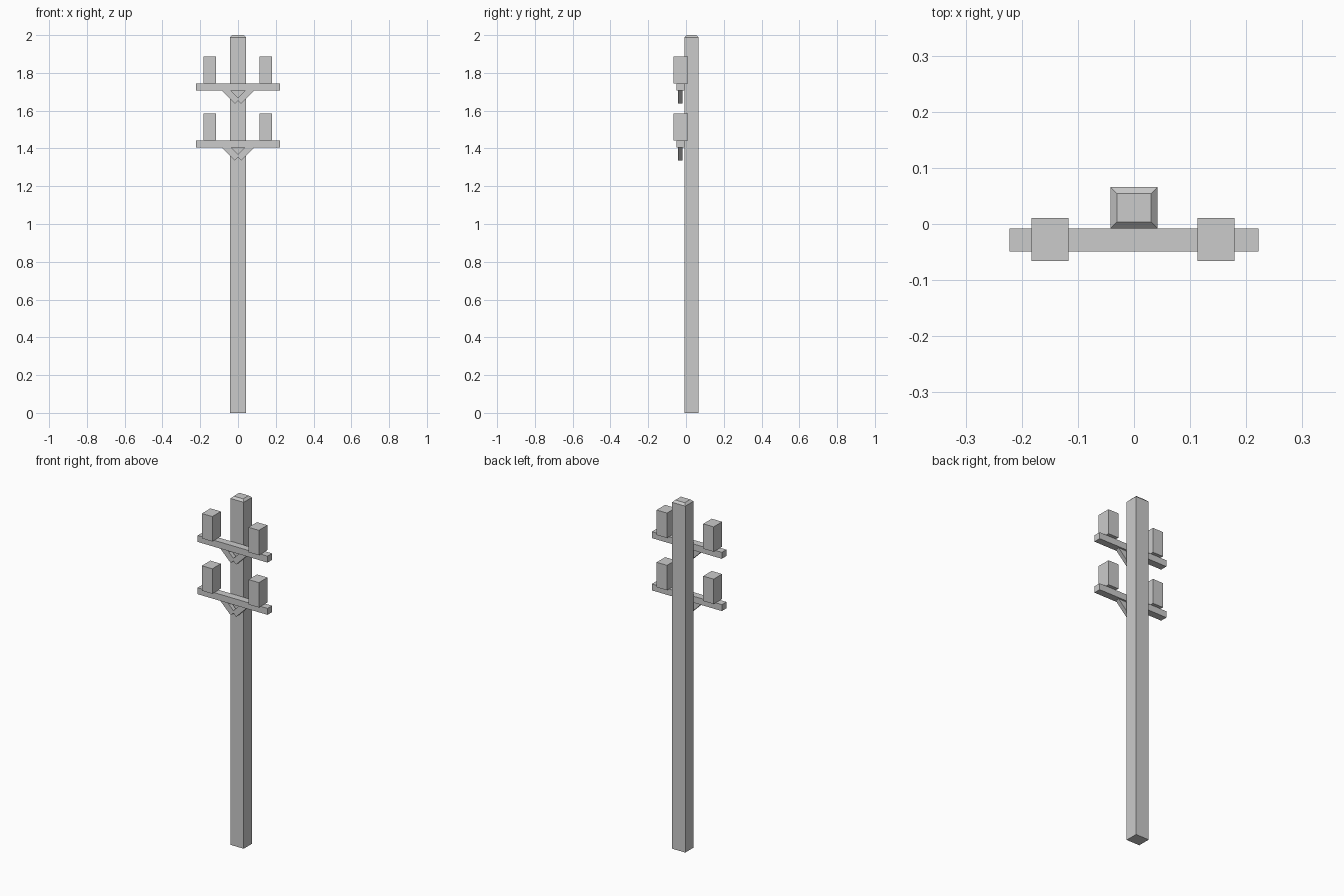
import bpy, bmesh, math
from mathutils import Matrix, Vector

if "Cube" in bpy.data.objects:
    bpy.data.objects.remove(bpy.data.objects["Cube"])


def box(name, lo, hi, rot_y=0.0, chamfer_top=0.0):
    """Box between two corners, optionally turned about its centre or chamfered on top."""
    lo, hi = Vector(lo), Vector(hi)
    bm = bmesh.new()
    bmesh.ops.create_cube(bm, size=1)
    bmesh.ops.scale(bm, vec=hi - lo, verts=bm.verts)
    if chamfer_top:
        top = max(v.co.z for v in bm.verts)
        edges = [e for e in bm.edges if all(v.co.z > top - 1e-5 for v in e.verts)]
        bmesh.ops.bevel(bm, geom=edges, offset=chamfer_top, segments=1, affect='EDGES')
    bmesh.ops.rotate(bm, verts=bm.verts, matrix=Matrix.Rotation(rot_y, 3, 'Y'))
    mesh = bpy.data.meshes.new(name)
    bm.to_mesh(mesh)
    bm.free()
    obj = bpy.data.objects.new(name, mesh)
    obj.location = (lo + hi) / 2
    bpy.context.collection.objects.link(obj)
    return obj


# Square pole with chamfered top
box("pole", (-0.042, -0.008, 0), (0.042, 0.066, 2), chamfer_top=0.012)

# Two identical tiers, z is the underside of the crossarm
for tier, z in (("lower", 1.406), ("upper", 1.706)):
    box(f"{tier}_crossarm", (-0.222, -0.049, z), (0.222, -0.008, z + 0.037))
    for side, s, x in (("left", -1, -0.150), ("right", 1, 0.146)):
        # Block insulators standing on the arm
        box(f"{tier}_{side}_insulator", (x - 0.033, -0.066, z + 0.037),
            (x + 0.033, 0.011, z + 0.18))
        # Diagonal brace running from the arm down to the centre
        cx, cz = s * 0.043, z - 0.019
        box(f"{tier}_{side}_brace", (cx - 0.054, -0.042, cz - 0.017),
            (cx + 0.054, -0.018, cz + 0.017), rot_y=-s * math.radians(45))
